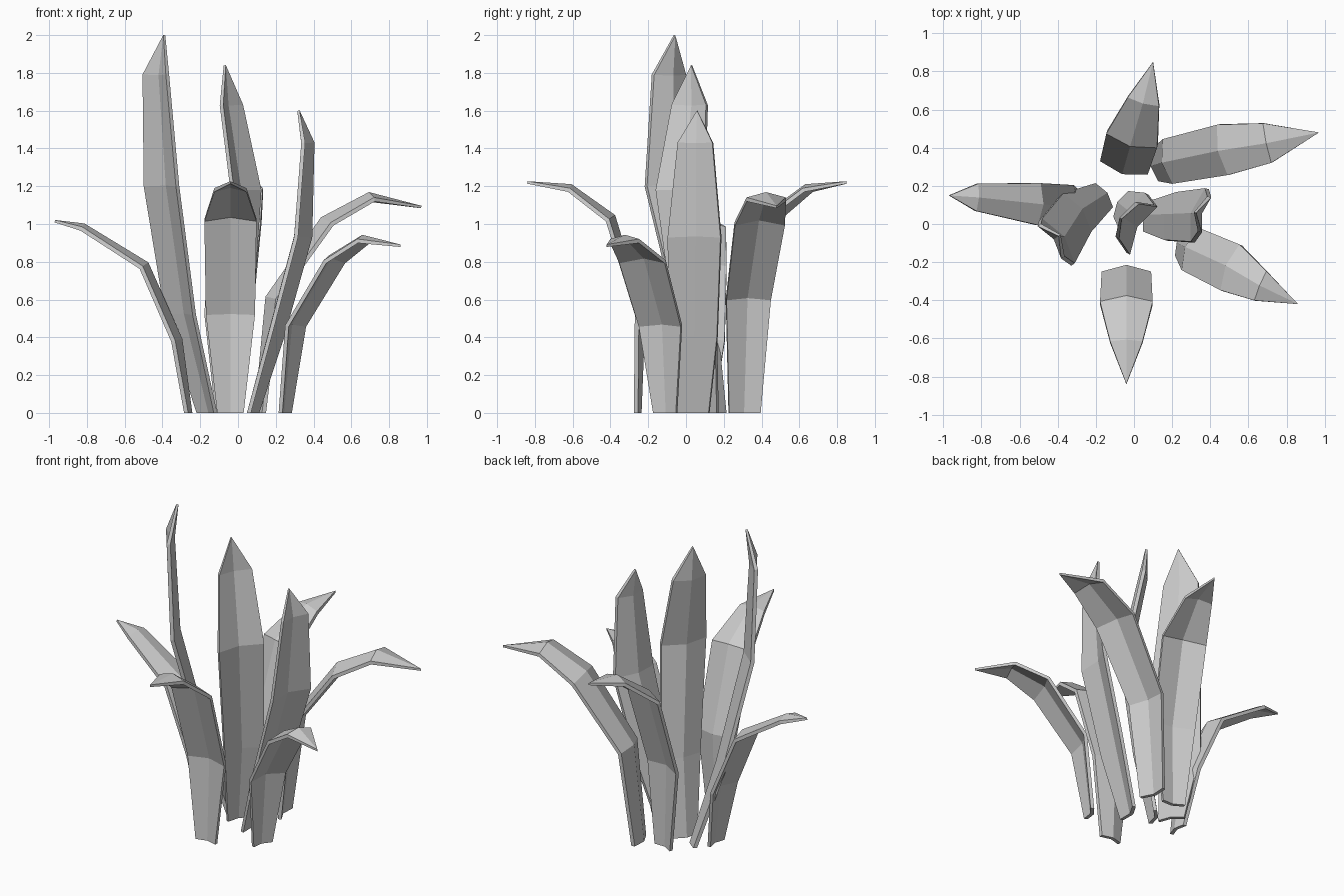
import bpy, bmesh, math
from mathutils import Vector

if "Cube" in bpy.data.objects:
    bpy.data.objects.remove(bpy.data.objects["Cube"])

THICK = 0.011   # half of blade thickness
RIB = 0.27      # midrib height relative to half width


def leaf(name, azimuth, widths, path):
    """Folded blade: three points across on two layers, closing to a tip.
    path holds chord centres from the ground to the tip."""
    a = math.radians(azimuth)
    side = Vector((-math.sin(a), math.cos(a), 0))
    pts = [Vector(p) for p in path]
    bm = bmesh.new()
    rings = []
    for i, p in enumerate(pts):
        if i == 0:
            tangent = Vector((0, 0, 1))
        elif i == len(pts) - 1:
            tangent = pts[i] - pts[i - 1]
        else:
            tangent = (pts[i + 1] - pts[i]).normalized() + (p - pts[i - 1]).normalized()
        n = tangent.cross(side).normalized()
        if i == len(pts) - 1:
            rings.append([bm.verts.new(p + n * t) for t in (THICK * .6, -THICK * .6)])
            continue
        w = widths[i]
        inner, outer = [[bm.verts.new(p + side * s * w + n * (t + (RIB * w if s == 0 else 0)))
                         for s in (-1, 0, 1)] for t in (THICK, -THICK)]
        rings.append(inner + outer[::-1])
    # blade sections
    for lo, hi in zip(rings[:-2], rings[1:-1]):
        for k in range(6):
            j = (k + 1) % 6
            bm.faces.new((lo[k], lo[j], hi[j], hi[k]))
    # pointed tip
    r, (ti, to) = rings[-2], rings[-1]
    for k, tip in ((0, ti), (1, ti), (3, to), (4, to)):
        bm.faces.new((r[k], r[k + 1], tip))
    bm.faces.new((r[2], r[3], to, ti))
    bm.faces.new((r[5], r[0], ti, to))
    # cut end on the ground
    b = rings[0]
    bm.faces.new((b[0], b[5], b[4], b[1]))
    bm.faces.new((b[1], b[4], b[3], b[2]))
    bmesh.ops.recalc_face_normals(bm, faces=bm.faces)
    me = bpy.data.meshes.new(name)
    bm.to_mesh(me)
    bm.free()
    bpy.context.collection.objects.link(bpy.data.objects.new(name, me))


ARCH = (.07, .13, .138, .085)
TALL = (.078, .125, .145, .105)

# Arching outer leaves
leaf("front_leaf", -90, ARCH,
     [(-.04, -.265, 0), (-.04, -.26, .52), (-.04, -.415, 1.02), (-.04, -.62, 1.18), (-.04, -.84, 1.22)])
leaf("back_leaf", 74.5, ARCH,
     [(-.05, .30, 0), (-.05, .305, .52), (-.01, .445, 1.02), (.05, .645, 1.18), (.1, .85, 1.22)])
leaf("left_leaf", 176, (.065, .115, .11, .072),
     [(-.27, .08, 0), (-.335, .09, .38), (-.505, .105, .77), (-.825, .14, .975), (-.97, .15, 1.015)])
leaf("right_back_leaf", 12, (.085, .12, .135, .106),
     [(.12, .31, 0), (.185, .33, .6), (.47, .39, 1.0), (.70, .425, 1.13), (.97, .48, 1.09)])
leaf("right_front_leaf", -22.5, (.065, .12, .13, .083),
     [(.25, -.11, 0), (.305, -.135, .46), (.51, -.23, .80), (.665, -.325, .91), (.86, -.42, .885)])

# Tall upright leaves
leaf("tall_left_leaf", 216, TALL,
     [(-.165, .145, 0), (-.305, .055, .52), (-.405, -.095, 1.2), (-.435, -.09, 1.79), (-.39, -.06, 2.0)])
leaf("tall_centre_leaf", -30, TALL,
     [(-.06, .10, 0), (.005, .05, .48), (.042, -.03, 1.18), (-.035, .02, 1.63), (-.07, .03, 1.84)])
leaf("tall_right_leaf", -15, (.085, .13, .145, .095),
     [(.08, .04, 0), (.2, .04, .4), (.345, .045, .93), (.37, .05, 1.43), (.32, .06, 1.6)])
